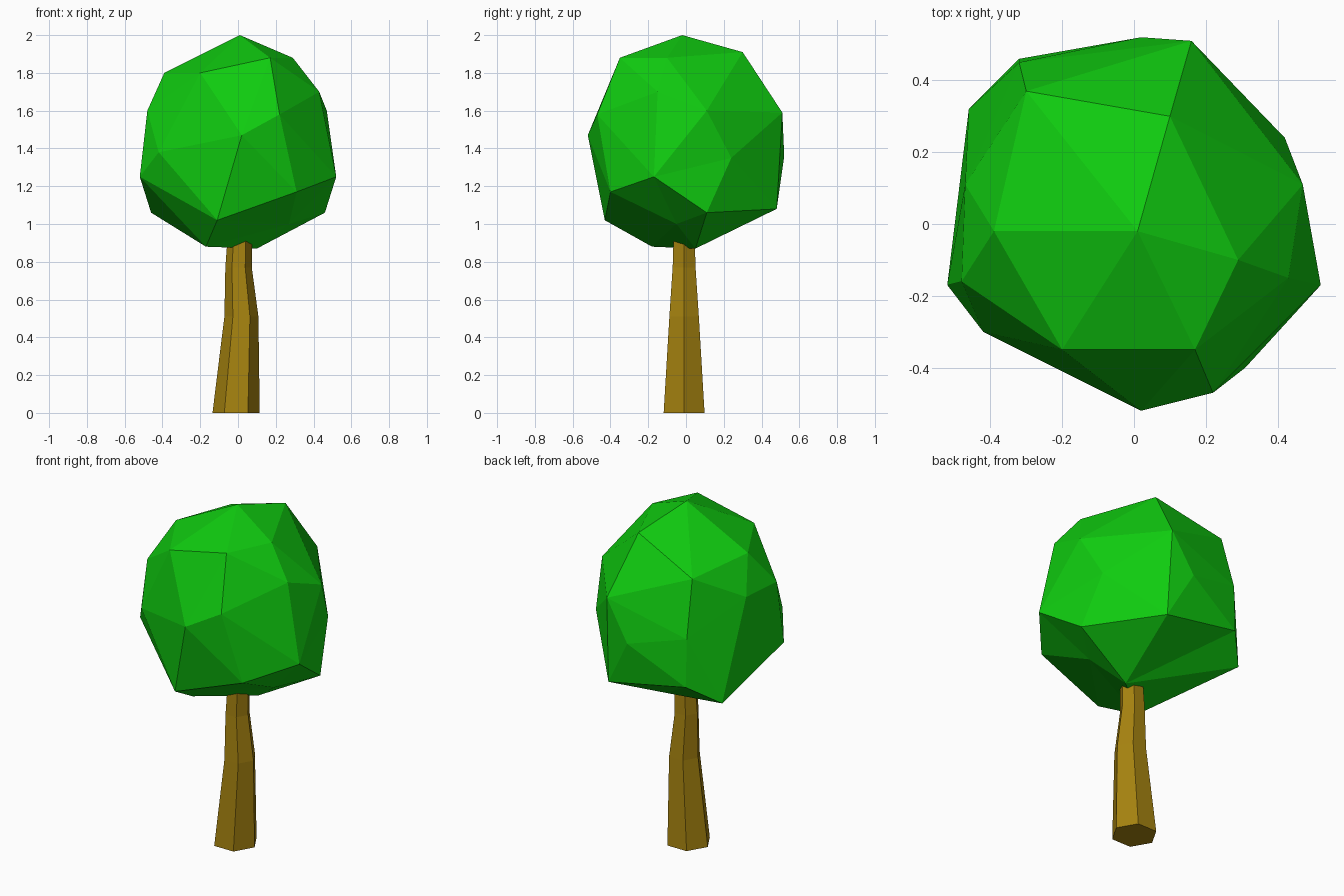
import bpy
import bmesh
from math import cos, sin, tau
from mathutils import Vector

default_cube = bpy.data.objects.get("Cube")
if default_cube:
    bpy.data.objects.remove(default_cube, do_unlink=True)


def make_material(name, colour):
    material = bpy.data.materials.new(name)
    material.use_nodes = True
    material.diffuse_color = colour
    shader = material.node_tree.nodes["Principled BSDF"]
    shader.inputs["Base Color"].default_value = colour
    shader.inputs["Roughness"].default_value = 0.9
    return material


def make_object(name, bm, material):
    bmesh.ops.recalc_face_normals(bm, faces=bm.faces[:])
    mesh = bpy.data.meshes.new(name)
    bm.to_mesh(mesh)
    bm.free()
    mesh.materials.append(material)
    obj = bpy.data.objects.new(name, mesh)
    bpy.context.scene.collection.objects.link(obj)
    return obj


def build_trunk(material, sections, sides=6):
    """Six-sided trunk lofted through (x offset, radius, height) sections."""
    bm = bmesh.new()
    rings = []
    for offset, radius, height in sections:
        angles = [tau * i / sides for i in range(sides)]
        rings.append([bm.verts.new((offset + radius * cos(a), radius * sin(a) - 0.01, height))
                      for a in angles])
    for lower, upper in zip(rings, rings[1:]):
        for i in range(sides):
            j = (i + 1) % sides
            bm.faces.new((lower[i], lower[j], upper[j], upper[i]))
    bm.faces.new(rings[0][::-1])
    bm.faces.new(rings[-1])
    return make_object("trunk", bm, material)


def build_crown(material, corners, centre):
    """Faceted crown: wrap the corners on a sphere, then pull each one to its place."""
    bm = bmesh.new()
    target = {}
    for corner in corners:
        vert = bm.verts.new((Vector(corner) - centre).normalized())
        target[vert] = Vector(corner)
    bmesh.ops.convex_hull(bm, input=bm.verts[:])
    for vert, place in target.items():
        vert.co = place
    return make_object("leaf_crown", bm, material)


leaf_green = make_material("leaf green", (0.005, 0.6, 0.005, 1))
bark_brown = make_material("bark brown", (0.38, 0.225, 0.005, 1))

build_trunk(bark_brown, [(-0.01, 0.125, 0), (0.018, 0.09, 0.51),
                         (0.003, 0.07, 0.77), (0.012, 0.062, 1)])

# Corners of the crown, from the tip down to the underside
top = [(0.01, -0.02, 2), (0.1, 0.3, 1.91), (-0.3, 0.37, 1.77), (-0.39, -0.02, 1.8),
       (-0.2, -0.35, 1.8), (0.17, -0.35, 1.88), (0.29, -0.1, 1.88)]
upper = [(0.16, 0.51, 1.59), (-0.32, 0.45, 1.45), (-0.47, 0.11, 1.61), (-0.48, -0.16, 1.6),
         (0.02, -0.52, 1.47), (0.22, -0.47, 1.58), (0.43, -0.15, 1.7), (0.47, 0.11, 1.6)]
lower = [(0.02, 0.52, 1.36), (-0.32, 0.46, 1.17), (-0.52, -0.17, 1.25), (-0.42, -0.3, 1.38),
         (0.31, -0.4, 1.17), (0.52, -0.17, 1.25), (0.42, 0.24, 1.35)]
underside = [(0.17, 0.48, 1.08), (-0.46, 0.32, 1.06), (-0.11, -0.43, 1.02),
             (0.46, 0.11, 1.06), (-0.17, -0.18, 0.88), (0.1, 0.05, 0.87), (0.27, -0.05, 1)]
build_crown(leaf_green, top + upper + lower + underside, Vector((0, 0, 1.42)))
